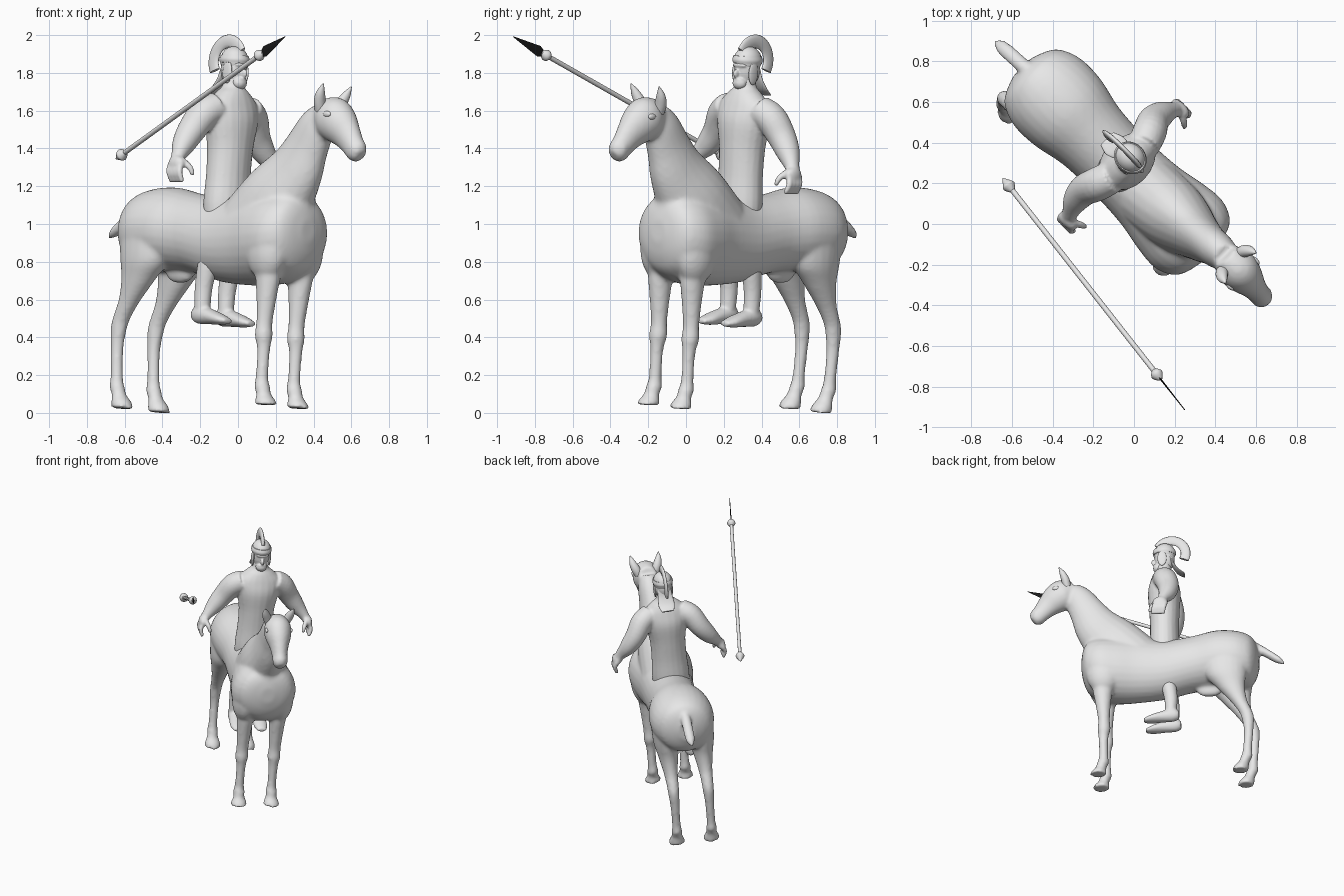
import bpy, bmesh, math
from mathutils import Vector, Matrix

old = bpy.data.objects.get("Cube")
if old:
    bpy.data.objects.remove(old)


def material(name, value):
    m = bpy.data.materials.new(name)
    m.use_nodes = True
    m.diffuse_color = (value, value, value, 1)
    m.node_tree.nodes["Principled BSDF"].inputs["Base Color"].default_value = m.diffuse_color
    return m


GREY = material("light grey", 0.8)
BLACK = material("black", 0.01)


def stand(co):
    """Forward, left, up -> world: turned by an eighth and leaning a little to the left."""
    f, l, z = co
    side = l + 0.08 + 0.08 * z
    k = math.sqrt(0.5)
    return Vector(((f + side) * k, (side - f) * k, z - 0.08 * l))


def seated(co):
    """The rider sits slightly to the right of the horse's middle."""
    return stand(co - Vector((0, 0.012, 0)))


def catmull(rows, steps):
    """Smooth curve through rows of position and radii."""
    pts = [Vector(r) for r in rows]
    pts = [pts[0] * 2 - pts[1]] + pts + [pts[-1] * 2 - pts[-2]]
    out = []
    for a, b, c, d in zip(pts, pts[1:], pts[2:], pts[3:]):
        for i in range(steps):
            u = i / steps
            out.append(0.5 * (b * 2 + (c - a) * u + (a * 2 - b * 5 + c * 4 - d) * u ** 2
                              + (b * 3 - a - c * 3 + d) * u ** 3))
    return out + [pts[-2]]


def loft(bm, rows, flat=None, n=20, steps=4):
    """Elliptical sections; each row is forward, left, up, radius, side radius."""
    pts = catmull(rows, steps)
    cen = [Vector(p[:3]) for p in pts]
    rings = []
    for i, p in enumerate(pts):
        d = Vector(flat) if flat else cen[min(i + 1, len(cen) - 1)] - cen[max(i - 1, 0)]
        d.normalize()
        side = (Vector((0, 1, 0)) - d * d.y).normalized()
        up = d.cross(side)
        ra, rb = max(p[3], 0.002), max(p[4], 0.002)
        angles = [math.tau * j / n for j in range(n)]
        rings.append([bm.verts.new(cen[i] + up * ra * math.cos(a) + side * rb * math.sin(a))
                      for a in angles])
    for r, q in zip(rings, rings[1:]):
        for j in range(n):
            bm.faces.new((r[j], r[(j + 1) % n], q[(j + 1) % n], q[j]))
    bm.faces.new(rings[0])
    bm.faces.new(rings[-1])


def ball(bm, centre, size):
    m = Matrix.Translation(centre) @ Matrix.Diagonal((*size, 1))
    bmesh.ops.create_uvsphere(bm, u_segments=20, v_segments=12, radius=1, matrix=m)


def finish(name, bm, place=seated, mat=GREY, voxel=0, soften=4, smooth=True):
    for v in bm.verts:
        v.co = place(v.co)
    bmesh.ops.recalc_face_normals(bm, faces=bm.faces)
    for f in bm.faces:
        f.smooth = smooth and len(f.verts) < 5
    me = bpy.data.meshes.new(name)
    bm.to_mesh(me)
    bm.free()
    me.materials.append(mat)
    ob = bpy.data.objects.new(name, me)
    bpy.context.collection.objects.link(ob)
    if voxel:
        r = ob.modifiers.new("blend", "REMESH")
        r.mode, r.voxel_size, r.use_smooth_shade = "VOXEL", voxel, True
        s = ob.modifiers.new("soften", "SMOOTH")
        s.factor, s.iterations = 0.5, soften


SIDES = (1, -1)
UP = (0, 0, 1)

# Horse: trunk, neck, head and legs blended into one skin
bm = bmesh.new()
trunk = [(-.935, .96, .07, .06), (-.905, .96, .15, .14), (-.86, .96, .195, .195), (-.76, .967, .218, .232),
         (-.62, .97, .222, .23), (-.45, .95, .21, .195), (-.25, .915, .222, .187), (-.05, .92, .245, .198),
         (.1, .925, .25, .225), (.22, .935, .24, .235), (.31, .95, .2, .2), (.35, .96, .14, .14),
         (.37, .965, .06, .05)]
loft(bm, [(f, 0, z, h, w) for f, z, h, w in trunk], flat=(1, 0, 0), n=28)
neck = [(-.02, .99, .22, .18), (.13, 1.14, .21, .165), (.25, 1.28, .17, .12), (.32, 1.4, .135, .096),
        (.39, 1.52, .107, .085), (.44, 1.59, .07, .065)]
loft(bm, [(f, 0, z, h, w) for f, z, h, w in neck])
ball(bm, (.24, 0, 1.05), (.12, .15, .18))
head = [(.42, 1.6, .07, .065), (.5, 1.565, .115, .1), (.565, 1.52, .107, .092), (.62, 1.47, .084, .068),
        (.67, 1.415, .066, .055), (.705, 1.38, .061, .053), (.73, 1.36, .036, .034)]
loft(bm, [(f, 0, z, h, w) for f, z, h, w in head])
fore = [(.17, .92, .11, .08), (.205, .75, .08, .065), (.205, .6, .056, .052), (.2, .47, .043, .044),
        (.2, .4, .048, .048), (.205, .33, .036, .035), (.205, .18, .034, .033), (.21, .13, .044, .042),
        (.225, .09, .04, .04), (.24, .06, .054, .054), (.245, .033, .064, .062)]
hind = [(-.71, .95, .17, .1), (-.71, .8, .152, .095), (-.745, .7, .105, .074), (-.8, .59, .064, .053),
        (-.85, .5, .05, .044), (-.87, .44, .046, .041), (-.875, .33, .035, .033), (-.865, .18, .034, .032),
        (-.86, .13, .043, .039), (-.84, .085, .04, .04), (-.82, .05, .054, .054), (-.81, .013, .062, .06)]
for side in SIDES:
    loft(bm, [(f, .12 * side, z, a, b) for f, z, a, b in fore], flat=UP)
    # the left hind leg stands a touch ahead of the right one
    loft(bm, [(f + .01 * side, .127 * side, z, a, b) for f, z, a, b in hind], flat=UP)
    ball(bm, (.2, .13 * side, .86), (.13, .095, .17))
    ball(bm, (.7, .036 * side, 1.405), (.025, .022, .025))
ball(bm, (-.57, 0, .745), (.1, .04, .06))
tail = [(-.82, 1.1, .04, .04), (-.9, 1.075, .034, .036), (-1, 1.01, .03, .038), (-1.08, .955, .025, .034),
        (-1.13, .92, .003, .003)]
loft(bm, [(f, 0, z, h, w) for f, z, h, w in tail])
finish("horse_body", bm, stand, voxel=.012, soften=8)

# Horse ears and eyes
for side, label in zip(SIDES, ("left", "right")):
    bm = bmesh.new()
    ear = [(.47, .06, 1.6, .03, .032), (.48, .08, 1.645, .03, .032), (.5, .096, 1.69, .022, .024),
           (.525, .105, 1.735, .003, .003)]
    loft(bm, [(f, l * side, z, a, b) for f, l, z, a, b in ear], n=14)
    finish(label + "_horse_ear", bm, stand)
    bm = bmesh.new()
    ball(bm, (.55, .09 * side, 1.575), (.026, .012, .016))
    finish(label + "_horse_eye", bm, stand)

# Rider: torso, arms, hands, legs and feet
bm = bmesh.new()
torso = [(.98, .1, .125), (1.1, .11, .138), (1.25, .106, .13), (1.4, .112, .132), (1.54, .12, .158),
         (1.63, .1, .16), (1.69, .078, .105), (1.73, .056, .06), (1.8, .05, .052)]
loft(bm, [(-.24, 0, z, d, w) for z, d, w in torso], flat=UP)
arm = [(-.24, .11, 1.61, .08, .082), (-.265, .18, 1.57, .085, .082), (-.29, .24, 1.48, .078, .074),
       (-.285, .3, 1.4, .064, .062), (-.26, .36, 1.33, .04, .038), (-.25, .39, 1.285, .048, .03)]
shin = [(-.26, .9, .04, .04), (-.27, .78, .056, .05), (-.29, .65, .049, .045), (-.29, .54, .042, .042)]
foot = [(-.35, .51, .03, .03), (-.31, .515, .052, .044), (-.23, .503, .042, .046), (-.15, .488, .03, .05),
        (-.09, .478, .014, .032)]
for side in SIDES:
    loft(bm, [(f, l * side, z, a, b) for f, l, z, a, b in arm])
    loft(bm, [(f, .088 * side, z, a, b) for f, z, a, b in shin], flat=UP)
    loft(bm, [(f, .088 * side, z, a, b) for f, z, a, b in foot], flat=(1, 0, 0))
    ball(bm, (-.24, .395 * side, 1.285), (.055, .026, .045))
    # fingers fan out along the palm, then the thumb
    for i in range(4):
        f = -.283 + .026 * i
        loft(bm, [(f, .395 * side, 1.28, .016, .016), (f + .01, .41 * side, 1.24, .016, .016),
                  (f + .02, .395 * side, 1.19, .013, .013)], n=10)
    loft(bm, [(-.22, .38 * side, 1.31, .02, .02), (-.175, .355 * side, 1.27, .017, .017),
              (-.16, .345 * side, 1.23, .012, .012)], n=10)
finish("rider_body", bm, voxel=.009)

# Rider head with nose, brow, beard and lips
bm = bmesh.new()
ball(bm, (-.245, 0, 1.82), (.074, .064, .1))
ball(bm, (-.195, 0, 1.745), (.036, .042, .035))
ball(bm, (-.165, 0, 1.795), (.02, .013, .024))
ball(bm, (-.185, 0, 1.84), (.022, .048, .014))
ball(bm, (-.178, 0, 1.765), (.016, .032, .009))
finish("rider_head", bm, voxel=.006)

# Helmet dome, brim, cheek guards and neck guard
bm = bmesh.new()
ball(bm, (-.245, 0, 1.865), (.08, .07, .075))
finish("helmet_dome", bm)
bm = bmesh.new()
loft(bm, [(-.243, 0, 1.85, .081, .071), (-.243, 0, 1.868, .086, .075), (-.243, 0, 1.89, .079, .069)],
     flat=UP, n=32)
finish("helmet_brim", bm)
for side, label in zip(SIDES, ("left", "right")):
    bm = bmesh.new()
    ball(bm, (-.23, .062 * side, 1.8), (.034, .01, .06))
    finish(label + "_cheek_guard", bm)
bm = bmesh.new()
loft(bm, [(-.29, 0, 1.82, .016, .05), (-.31, 0, 1.765, .012, .055), (-.345, 0, 1.715, .01, .06),
          (-.39, 0, 1.685, .006, .045)])
finish("neck_guard", bm)

# Helmet crest: a flat arc from forehead to nape
bm = bmesh.new()
arc = [math.radians(28 + 20 * i) for i in range(10)]
loft(bm, [(-.293 + .106 * math.cos(a), 0, 1.86 + .106 * math.sin(a), .036, .013) for a in arc], n=12)
finish("helmet_crest", bm)
bm = bmesh.new()
ball(bm, (-.245, 0, 1.93), (.06, .01, .03))
finish("crest_holder", bm)

# Spear floating beside the horse, built along its own axis
butt = Vector((-.645, .225, 1.345))
along = (Vector((.25, -.915, 1.992)) - butt).normalized()
across = Vector(UP).cross(along).normalized()
above = along.cross(across)
length = (Vector((.25, -.915, 1.992)) - butt).length


def on_spear(co):
    return butt + along * co.x + across * co.y + above * co.z


def spear_part(name, rows, mat=GREY, n=12, steps=3):
    b = bmesh.new()
    loft(b, [(x, 0, 0, r, w) for x, r, w in rows], flat=(1, 0, 0), n=n, steps=steps)
    finish(name, b, on_spear, mat, smooth=n > 4)


end = length - .25
spear_part("spear_shaft", [(.03, .013, .013), (end, .013, .013)], steps=1)
spear_part("spear_butt", [(0, .003, .003), (.045, .03, .03), (.06, .03, .03), (.085, .014, .014)])
spear_part("spear_socket", [(end - .02, .014, .014), (end, .03, .03), (end + .02, .026, .026),
                            (end + .04, .01, .01)])
spear_part("spear_blade", [(end + .02, .012, .004), (end + .06, .03, .004), (length, .002, .002)],
           mat=BLACK, n=4, steps=1)
